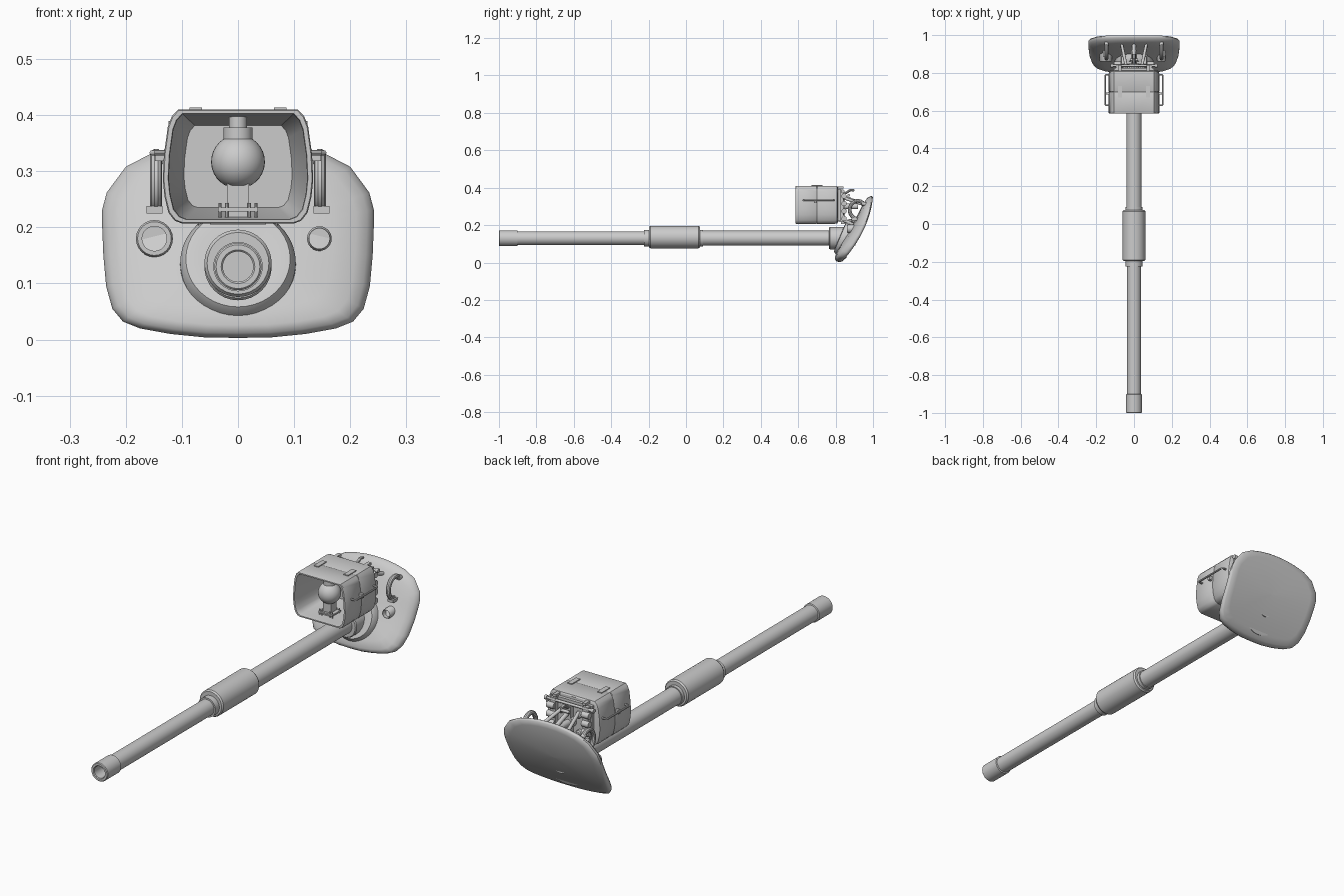
import bpy, bmesh, math
from mathutils import Vector

if "Cube" in bpy.data.objects:
    bpy.data.objects.remove(bpy.data.objects["Cube"])

grey = bpy.data.materials.new("steel grey")
grey.diffuse_color = (0.6, 0.6, 0.6, 1)
grey.use_nodes = True
grey.node_tree.nodes["Principled BSDF"].inputs["Base Color"].default_value = grey.diffuse_color


def finish(name, bm, angle=35):
    bmesh.ops.remove_doubles(bm, verts=bm.verts, dist=1e-5)
    bmesh.ops.recalc_face_normals(bm, faces=bm.faces)
    me = bpy.data.meshes.new(name)
    bm.to_mesh(me)
    bm.free()
    me.materials.append(grey)
    ob = bpy.data.objects.new(name, me)
    bpy.context.collection.objects.link(ob)
    bpy.ops.object.select_all(action='DESELECT')
    ob.select_set(True)
    bpy.context.view_layer.objects.active = ob
    bpy.ops.object.shade_smooth_by_angle(angle=math.radians(angle))
    return ob


def skin(name, rings, angle=35):
    """Join rings of points with quads and close both ends."""
    bm = bmesh.new()
    rows = [[bm.verts.new(p) for p in r] for r in rings]
    n = len(rows[0])
    for a, b in zip(rows, rows[1:]):
        for i in range(n):
            j = (i + 1) % n
            bm.faces.new((a[i], a[j], b[j], b[i]))
    bm.faces.new(rows[0])
    bm.faces.new(rows[-1])
    return finish(name, bm, angle)


def turned(name, origin, axis, profile, n=32):
    """Round part: profile is (distance along axis, radius)."""
    q = Vector(axis).to_track_quat('Z', 'Y')
    o = Vector(origin)
    rings = [[o + q @ Vector((r * math.cos(i * math.tau / n),
                              r * math.sin(i * math.tau / n), d))
              for i in range(n)] for d, r in profile]
    return skin(name, rings)


def rod(name, a, b, r, n=12):
    a, b = Vector(a), Vector(b)
    return turned(name, a, b - a, [(0, r), ((b - a).length, r)], n)


def box(name, lo, hi):
    x0, y0, z0 = lo
    x1, y1, z1 = hi
    return skin(name, [[(x0, y0, z), (x1, y0, z), (x1, y1, z), (x0, y1, z)]
                       for z in (z0, z1)])


def bent(name, pts, r, n=10):
    """Bent rod lying in one plane."""
    pts = [Vector(p) for p in pts]
    side = (pts[1] - pts[0]).cross(pts[-1] - pts[0]).normalized()
    rings = []
    for i, p in enumerate(pts):
        t = (pts[min(i + 1, len(pts) - 1)] - pts[max(i - 1, 0)]).normalized()
        u = t.cross(side)
        rings.append([p + r * (math.cos(k * math.tau / n) * side +
                               math.sin(k * math.tau / n) * u) for k in range(n)])
    return skin(name, rings)


def mirrored(half):
    """Half outline from bottom to top, completed across x = 0."""
    return half + [(-x, z) for x, z in reversed(half) if x > 0]


# Gun barrel with muzzle, hollow bore, sleeve rings and rear shank
GZ = 0.13
turned("gun_barrel", (0, 0, GZ), (0, 1, 0), [
    (-0.8, 0.027), (-0.997, 0.027), (-1.0, 0.03), (-1.0, 0.039), (-0.997, 0.042),
    (-0.902, 0.042), (-0.9, 0.037), (-0.225, 0.037), (-0.225, 0.044), (-0.19, 0.044),
    (0.06, 0.044), (0.09, 0.044), (0.09, 0.04), (0.905, 0.04)])
turned("bore_evacuator", (0, 0, GZ + 0.006), (0, 1, 0), [
    (-0.197, 0.048), (-0.197, 0.055), (-0.19, 0.06), (0.067, 0.06),
    (0.074, 0.055), (0.074, 0.048)])
turned("barrel_collar", (0, 0, GZ), (0, 1, 0), [
    (0.765, 0.04), (0.765, 0.056), (0.77, 0.06), (0.86, 0.06)])


# Shield: rounded plate leaning back, with a bulged front
def back_y(z):
    return 0.832 + 0.87 * z - 1.12 * z * z


outline = mirrored([(0, .003), (.06, .004), (.12, .01), (.175, .02), (.205, .032), (.224, .055),
                    (.235, .095), (.24, .15), (.242, .2), (.242, .232), (.234, .262),
                    (.2, .308), (.15, .334), (.1, .346), (.05, .353), (0, .355)])
layers = [(.02, 0), (.3, 0), (.6, 0), (.85, 0), (.97, 0), (1, -.008), (1, -.016), (.985, -.028),
          (.95, -.042), (.87, -.057), (.7, -.072), (.45, -.082), (.2, -.086), (.02, -.087)]
rings = []
for s, t in layers:
    ring = []
    for x, z in outline:
        zz = .18 + (z - .18) * s
        ring.append((x * s, back_y(zz) + t * (1.05 - 1.1 * zz), zz))
    rings.append(ring)
skin("gun_shield", rings, 50)

# Tilted round seat around the barrel
tilt = (0, -0.92, 0.39)
turned("barrel_seat", (0, .895, .115), tilt,
       [(0, .103), (.058, .103), (.074, .093), (.076, .07), (.07, .04)], 40)

# Sight and machine gun ports
for name, x, r, hole in (("left_port", -.149, .033, .022), ("right_port", .145, .022, .018)):
    turned(name, (x, .92, .18), (0, -1, 0), [
        (0, r), (.055, r), (.06, r - .003), (.06, hole), (.03, hole)], 24)

# Searchlight housing, hollow at the front
lamp_outline = mirrored([(0, .207), (.1, .207), (.113, .212), (.124, .226), (.131, .255), (.134, .285),
                         (.132, .33), (.125, .38), (.118, .398), (.107, .41), (0, .41)])
rings = []
for s, y in [(.93, .812), (.98, .808), (1, .795), (1, .702), (.99, .7), (1, .698),
             (1, .588), (.985, .585), (.93, .585), (.92, .59), (.92, .61), (.72, .78)]:
    rings.append([(x * s, y, .308 + (z - .308) * s) for x, z in lamp_outline])
skin("searchlight_housing", rings)

# Lamp inside: globe, cap, stem and base with pins
globe = [(.048 * math.sin(a), .048 * math.cos(a)) for a in
         [math.radians(8 + i * 12) for i in range(13)]]
turned("lamp_globe", (0, .66, .317), (0, 0, 1), [(d, r) for r, d in reversed(globe)])
turned("lamp_cap", (0, .66, .35), (0, 0, 1), [(0, .026), (.028, .026), (.028, .016), (.053, .016)], 24)
box("lamp_stem", (-.02, .64, .213), (.02, .68, .285))
box("lamp_base", (-.036, .63, .228), (.036, .69, .235))
for x in (-.032, -.02, .02, .032):
    for y in (.635, .685):
        rod("lamp_pin", (x, y, .21), (x, y, .243), .003, 8)

# Rear plate, centre rib, upper cross bar and its clamps
box("rear_plate", (-.105, .805, .222), (.105, .826, .392))
rod("rear_cross_bar", (-.122, .838, .38), (.122, .838, .38), .006)
rod("rear_lower_bar", (-.1, .84, .25), (.1, .84, .25), .006)
box("rear_rib", (-.012, .82, .225), (.012, .85, .375))
box("mount_foot", (-.05, .83, .205), (.05, .89, .222))
turned("mount_pivot", (0, .8, .3), (0, 1, 0), [(0, .026), (.05, .026), (.05, .015), (.12, .015)], 20)
bent("mount_link", [(0, .83, .37), (0, .855, .372), (0, .88, .388), (0, .9, .385)], .007)
rod("mount_strut", (0, .84, .35), (0, .955, .31), .01)
rod("mount_upper_pin", (-.022, .87, .36), (.022, .87, .36), .007)

for s in (-1, 1):
    # Scalloped side straps and bolts on the housing rear
    box("rear_strap", (s * .082 - .014, .815, .218), (s * .082 + .014, .843, .39))
    for z in (.235, .275, .315, .355):
        rod("strap_knuckle", (s * .07, .845, z), (s * .106, .845, z), .014)
    for z in (.26, .34):
        turned("rear_bolt", (s * .045, .82, z), (0, 1, 0), [(0, .013), (.02, .013), (.025, .008)], 12)
    turned("bar_end_knob", (s * .112, .838, .38), (s, 0, 0), [(0, .01), (.012, .01)], 12)
    rod("side_brace", (s * .06, .83, .23), (s * .055, .91, .2), .009)
    rod("upper_brace", (s * .04, .83, .35), (s * .065, .95, .31), .008)
    box("brace_lug", (s * .058 - .012, .86, .18), (s * .058 + .012, .92, .215))

    # Top clips and side grab handles
    box("top_clip", (s * .075 - .011, .67, .405), (s * .075 + .011, .73, .414))
    box("top_rear_clip", (s * .075 - .008, .785, .395), (s * .075 + .008, .842, .406))
    bent("side_handle", [(s * .125, .628, .333), (s * .148, .628, .333), (s * .153, .633, .333),
                         (s * .153, .785, .333), (s * .148, .79, .333), (s * .12, .79, .333)], .0045)
    box("handle_catch", (s * .138 - .01, .685, .318), (s * .138 + .01, .697, .337))

    # Curved lifting hooks on the shield
    arc = [math.radians(a) for a in range(40, 271, 15)]
    bent("lifting_hook", [(s * .146, .918 + .043 * math.cos(a), .282 + .048 * math.sin(a))
                          for a in arc], .0105)
    box("hook_pad", (s * .149 - .014, .885, .225), (s * .149 + .014, .925, .238))
    rod("hook_root", (s * .146, .94, .318), (s * .146, .975, .305), .011)
